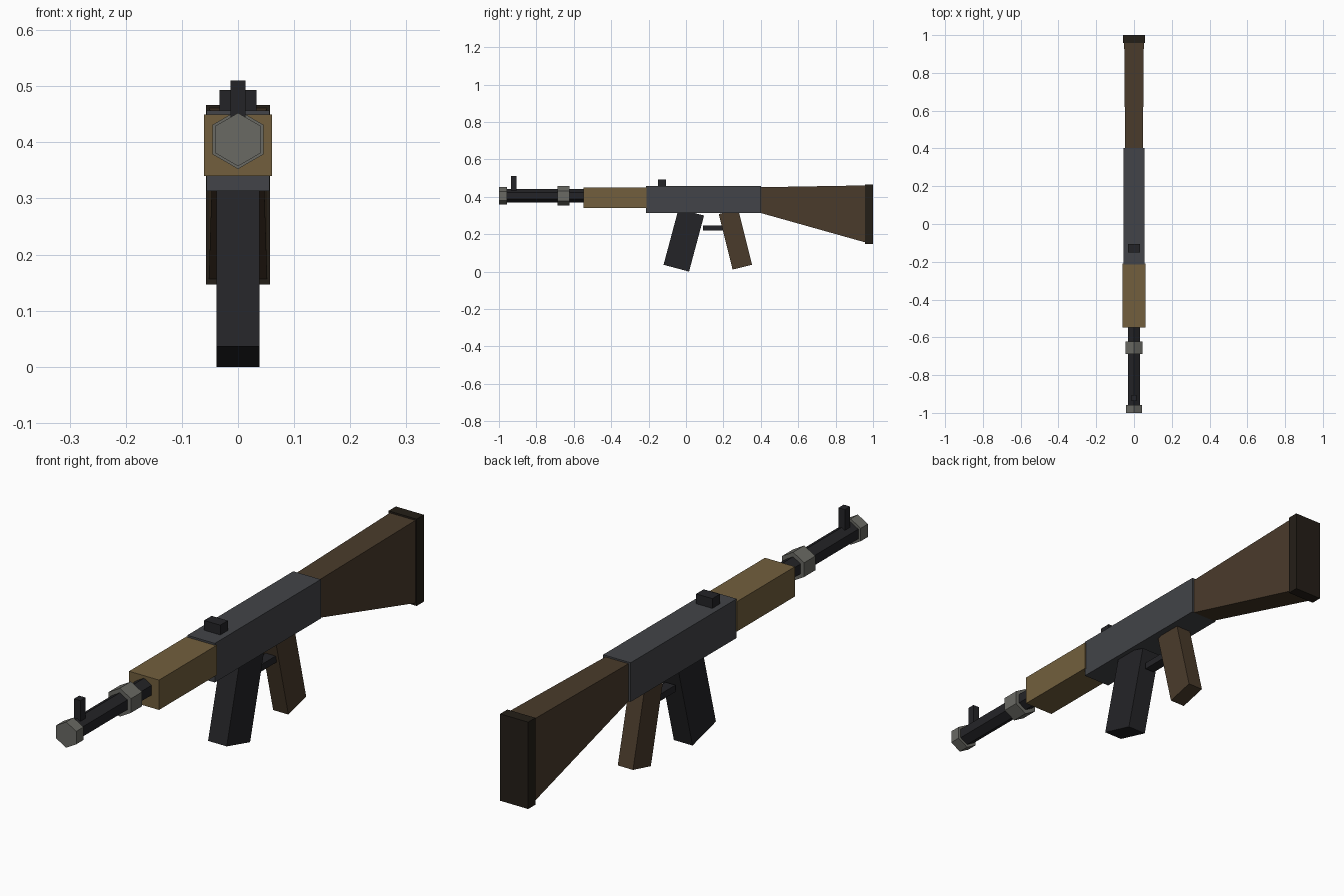
import bpy
import bmesh
from math import pi, radians, sin, cos

if "Cube" in bpy.data.objects:
    bpy.data.objects.remove(bpy.data.objects["Cube"])


def material(name, r, g, b):
    m = bpy.data.materials.new(name)
    lin = [((c / 255 + 0.055) / 1.055) ** 2.4 for c in (r, g, b)]
    m.diffuse_color = (*lin, 1)
    m.use_nodes = True
    m.node_tree.nodes["Principled BSDF"].inputs["Base Color"].default_value = m.diffuse_color
    return m


DARK = material("dark_steel", 36, 36, 39)
STEEL = material("receiver_steel", 66, 68, 72)
GREY = material("bare_steel", 106, 106, 100)
LIGHT_WOOD = material("light_wood", 114, 95, 61)
DARK_WOOD = material("dark_wood", 74, 59, 43)
RUBBER = material("rubber", 36, 30, 23)


def profile(name, points, half_width, mat, half_width_end=None):
    """Extrude a side (y, z) outline across x; points with y > mid may use a second width."""
    mid = sum(p[0] for p in points) / len(points)
    end = half_width_end or half_width
    bm = bmesh.new()
    rings = []
    for side in (-1, 1):
        rings.append([bm.verts.new((side * (end if y > mid else half_width), y, z))
                      for y, z in points])
    bm.faces.new(rings[0])
    bm.faces.new(rings[1][::-1])
    n = len(points)
    for i in range(n):
        j = (i + 1) % n
        bm.faces.new((rings[0][i], rings[1][i], rings[1][j], rings[0][j]))
    bmesh.ops.recalc_face_normals(bm, faces=bm.faces)
    mesh = bpy.data.meshes.new(name)
    bm.to_mesh(mesh)
    bm.free()
    mesh.materials.append(mat)
    ob = bpy.data.objects.new(name, mesh)
    bpy.context.collection.objects.link(ob)
    return ob


def box(name, half_width, y0, y1, z0, z1, mat):
    return profile(name, [(y0, z0), (y1, z0), (y1, z1), (y0, z1)], half_width, mat)


def slanted(name, half_width, corner, width, length, degrees, mat):
    """Box tilted in the side view, starting at its lower front corner."""
    a = radians(degrees)
    y, z = corner
    w = (width * cos(a), -width * sin(a))
    h = (length * sin(a), length * cos(a))
    pts = [(y, z), (y + w[0], z + w[1]),
           (y + w[0] + h[0], z + w[1] + h[1]), (y + h[0], z + h[1])]
    return profile(name, pts, half_width, mat)


def hex_rod(name, radius, y0, y1, mat, z=0.405):
    bpy.ops.mesh.primitive_cylinder_add(vertices=6, radius=radius, depth=y1 - y0,
                                        location=(0, (y0 + y1) / 2, z),
                                        rotation=(pi / 2, 0, 0))
    ob = bpy.context.object
    ob.name = name
    ob.data.materials.append(mat)
    return ob


# Body
box("receiver", 0.056, -0.215, 0.402, 0.313, 0.457, STEEL)
box("handguard", 0.061, -0.547, -0.21, 0.34, 0.45, LIGHT_WOOD)

# Barrel with collar and muzzle
hex_rod("barrel", 0.036, -0.98, -0.5, DARK)
hex_rod("barrel_collar", 0.0525, -0.688, -0.623, GREY)
hex_rod("muzzle", 0.0475, -1.0, -0.958, GREY)

# Sights
box("front_sight", 0.013, -0.936, -0.906, 0.42, 0.51, DARK)
box("rear_sight", 0.033, -0.15, -0.106, 0.44, 0.493, DARK)

# Flared stock and butt pad
profile("stock", [(0.39, 0.316), (0.97, 0.153), (0.97, 0.461), (0.39, 0.451)],
        0.047, DARK_WOOD, 0.052)
box("butt_pad", 0.057, 0.958, 1.0, 0.147, 0.467, RUBBER)

# Magazine, grip and trigger
slanted("magazine", 0.038, (-0.12, 0.0365), 0.141, 0.31, 15, DARK)
slanted("grip", 0.031, (0.249, 0.011), 0.107, 0.306, -14, DARK_WOOD)
box("trigger", 0.02, 0.09, 0.205, 0.221, 0.246, DARK)
